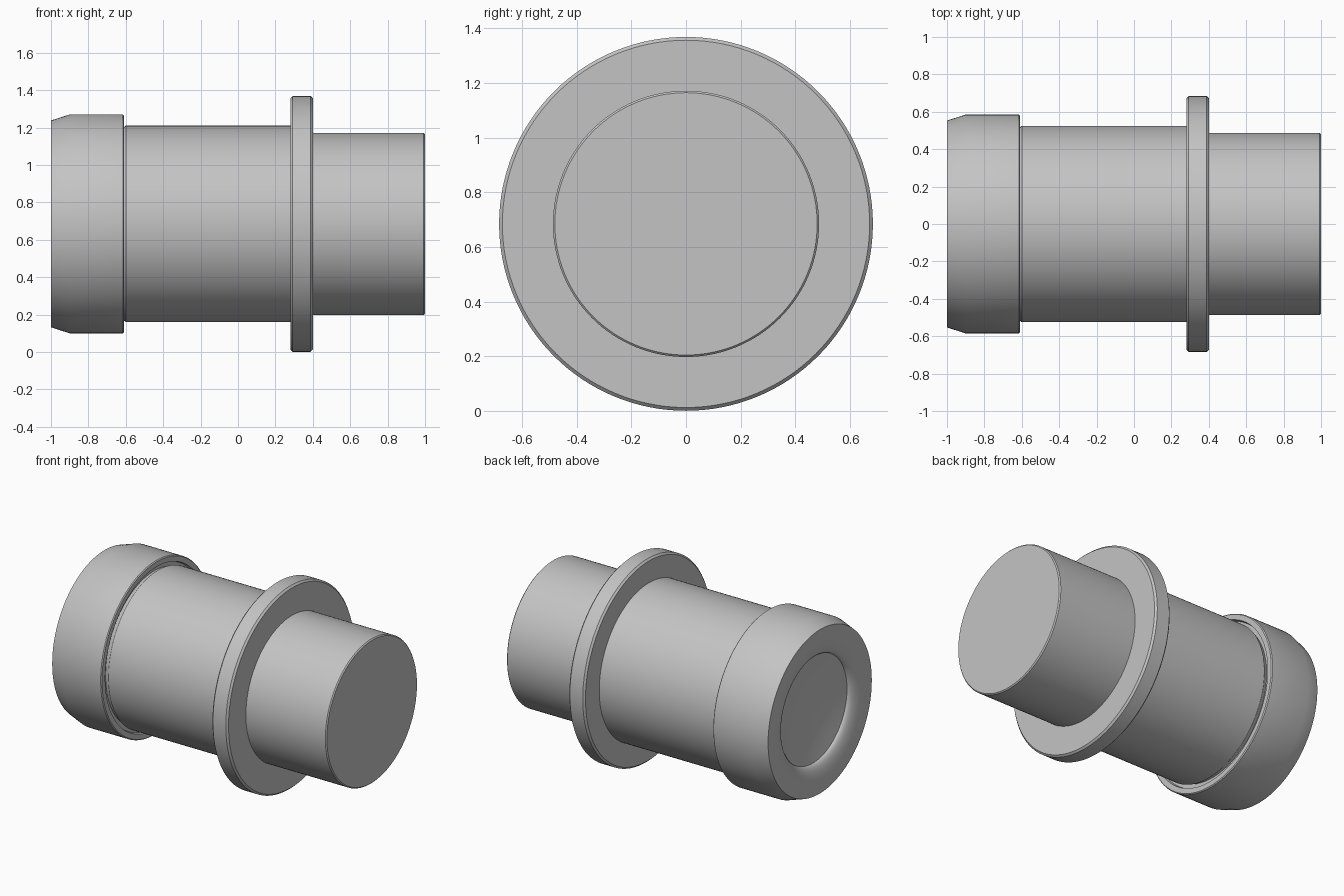
import bpy, bmesh, math

SEGMENTS = 128
AXIS_Z = 0.685

cube = bpy.data.objects.get("Cube")
if cube:
    bpy.data.objects.remove(cube)

grey = bpy.data.materials.new("matte grey")
grey.use_nodes = True
colour = (0.55, 0.55, 0.55, 1)
grey.diffuse_color = colour
grey.node_tree.nodes["Principled BSDF"].inputs["Base Color"].default_value = colour


def lathe(name, profile):
    """Turn (x, radius) points, ordered from -x to +x, around the long axis."""
    bm = bmesh.new()
    verts = [bm.verts.new((x, 0, r)) for x, r in profile]
    edges = [bm.edges.new(pair) for pair in zip(verts, verts[1:])]
    bmesh.ops.spin(bm, geom=verts + edges, cent=(0, 0, 0), axis=(1, 0, 0),
                   angle=math.tau, steps=SEGMENTS, use_merge=True)
    bmesh.ops.remove_doubles(bm, verts=bm.verts, dist=0.0001)
    # Close both ends
    bmesh.ops.holes_fill(bm, edges=[e for e in bm.edges if e.is_boundary], sides=0)
    bmesh.ops.recalc_face_normals(bm, faces=bm.faces)
    mesh = bpy.data.meshes.new(name)
    bm.to_mesh(mesh)
    bm.free()
    mesh.materials.append(grey)
    obj = bpy.data.objects.new(name, mesh)
    obj.location.z = AXIS_Z
    bpy.context.collection.objects.link(obj)
    bpy.ops.object.select_all(action='DESELECT')
    obj.select_set(True)
    bpy.context.view_layer.objects.active = obj
    bpy.ops.object.shade_smooth_by_angle(angle=math.radians(30))
    return obj


def bevelled(x0, x1, r, b):
    """Cylinder outline with a small bevel on both rims."""
    return [(x0, r - b), (x0 + b, r), (x1 - b, r), (x1, r - b)]


# Collar with a dished end: shallow bowl, curved rim, tapered outside
FLOOR_R, RIM_R, DEPTH = 0.36, 0.53, 0.05
bowl = [(-0.91 - 0.04 * t * t, FLOOR_R * t) for t in (0.05, 0.25, 0.5, 0.75, 1)]
rim = []
for i in range(1, 9):
    a = i / 8 * math.pi / 2
    rim.append((-1 + DEPTH * (1 - math.sin(a)), RIM_R - (RIM_R - FLOOR_R) * math.cos(a)))
outside = [(-1, 0.553), (-0.9, 0.585), (-0.616, 0.585), (-0.61, 0.579),
           (-0.61, 0.545), (-0.63, 0.54), (-0.63, 0.5)]
lathe("dished_collar", bowl + rim + outside)

# Main barrel, flange and narrow end
lathe("barrel", [(-0.64, 0.51), (-0.612, 0.515), (-0.6, 0.525), (0.29, 0.525)])
lathe("flange", bevelled(0.28, 0.4, 0.684, 0.012))
lathe("narrow_end", [(0.39, 0.487)] + bevelled(0.39, 1, 0.487, 0.007)[2:])
